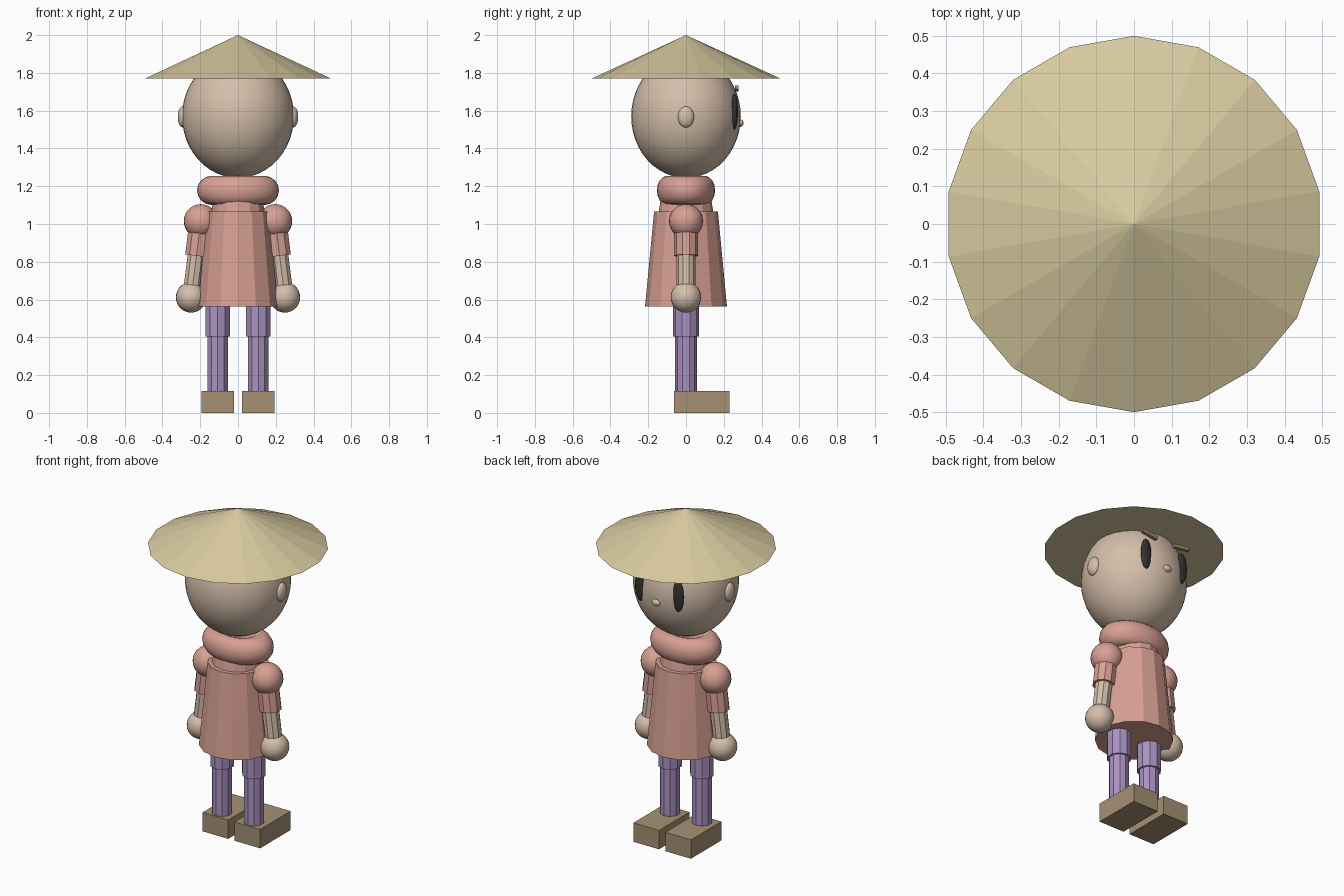
import bpy, math
from mathutils import Vector

cube = bpy.data.objects.get("Cube")
if cube:
    bpy.data.objects.remove(cube, do_unlink=True)


def material(name, rgb):
    """Flat material from 0-255 sRGB values."""
    lin = [((c / 255 + 0.055) / 1.055) ** 2.4 for c in rgb]
    m = bpy.data.materials.new(name)
    m.use_nodes = True
    m.diffuse_color = (*lin, 1)
    bsdf = m.node_tree.nodes["Principled BSDF"]
    bsdf.inputs["Base Color"].default_value = (*lin, 1)
    bsdf.inputs["Roughness"].default_value = 0.8
    return m


SKIN = material("skin", (212, 190, 170))
COAT = material("rose cloth", (216, 160, 147))
TROUSERS = material("purple cloth", (170, 146, 192))
STRAW = material("straw", (216, 202, 160))
LEATHER = material("brown leather", (166, 144, 116))
BLACK = material("eye black", (50, 50, 50))


def finish(name, mat, smooth=False):
    ob = bpy.context.object
    ob.name = ob.data.name = name
    ob.data.materials.append(mat)
    if smooth:
        bpy.ops.object.shade_smooth()
    return ob


def ball(name, mat, loc, size, segs=32, rings=16):
    bpy.ops.mesh.primitive_uv_sphere_add(segments=segs, ring_count=rings, radius=1, location=loc)
    bpy.context.object.scale = size
    return finish(name, mat, True)


def tube(name, mat, start, end, r1, r2, sides):
    """Faceted, capped cone or cylinder from start to end (axis in the xz plane)."""
    a, b = Vector(start), Vector(end)
    d = b - a
    bpy.ops.mesh.primitive_cone_add(vertices=sides, radius1=r1, radius2=r2, depth=d.length,
                                    location=(a + b) / 2,
                                    rotation=(0, math.atan2(d.x, d.z), 0))
    return finish(name, mat)


def box(name, mat, loc, size, rot=(0, 0, 0)):
    bpy.ops.mesh.primitive_cube_add(size=1, location=loc, rotation=rot)
    bpy.context.object.scale = size
    return finish(name, mat)


# Hat, head and nose
tube("hat", STRAW, (0, 0, 1.77), (0, 0, 2.0), 0.5, 0, 18)
ball("head", SKIN, (0, 0, 1.57), (0.296, 0.29, 0.326), 40, 24)
ball("nose", SKIN, (0, 0.287, 1.534), (0.027, 0.018, 0.02), 16, 10)

# Collar, neck and coat
bpy.ops.mesh.primitive_torus_add(major_radius=0.14, minor_radius=0.077,
                                 major_segments=32, minor_segments=16, location=(0, 0, 1.178))
bpy.context.object.scale = (1, 0.71, 1)
finish("collar", COAT, True)
tube("coat_neck", COAT, (0, 0, 1.06), (0, 0, 1.17), 0.145, 0.128, 14)
tube("coat", COAT, (0, 0, 0.562), (0, 0, 1.066), 0.217, 0.169, 14)

# Paired parts
for side, s in (("left", 1), ("right", -1)):
    # Face details
    ball(f"{side}_ear", SKIN, (s * 0.292, 0, 1.567), (0.027, 0.043, 0.056), 20, 12)
    ball(f"{side}_eye", BLACK, (s * 0.128, 0.257, 1.595), (0.035, 0.018, 0.095), 20, 12)
    box(f"{side}_eyebrow", LEATHER, (s * 0.115, 0.269, 1.717), (0.106, 0.02, 0.02),
        (0, -s * math.radians(7), 0))

    # Arm: shoulder, sleeve, forearm, hand along one sloping axis
    shoulder, hand = Vector((s * 0.197, 0, 1.015)), Vector((s * 0.248, 0, 0.612))
    cuff = shoulder.lerp(hand, 0.455)
    ball(f"{side}_shoulder", COAT, shoulder, (0.09, 0.09, 0.09), 24, 14)
    tube(f"{side}_sleeve", COAT, cuff, shoulder, 0.063, 0.063, 10)
    tube(f"{side}_forearm", SKIN, hand, cuff.lerp(shoulder, 0.1), 0.049, 0.049, 10)
    ball(f"{side}_hand", SKIN, hand, (0.081, 0.081, 0.081), 24, 14)

    # Leg and shoe
    x = s * 0.108
    tube(f"{side}_thigh", TROUSERS, (x, 0, 0.405), (x, 0, 0.65), 0.068, 0.068, 10)
    tube(f"{side}_shin", TROUSERS, (x, 0, 0.1), (x, 0, 0.43), 0.057, 0.057, 10)
    box(f"{side}_shoe", LEATHER, (x, 0.083, 0.0575), (0.173, 0.294, 0.115))
